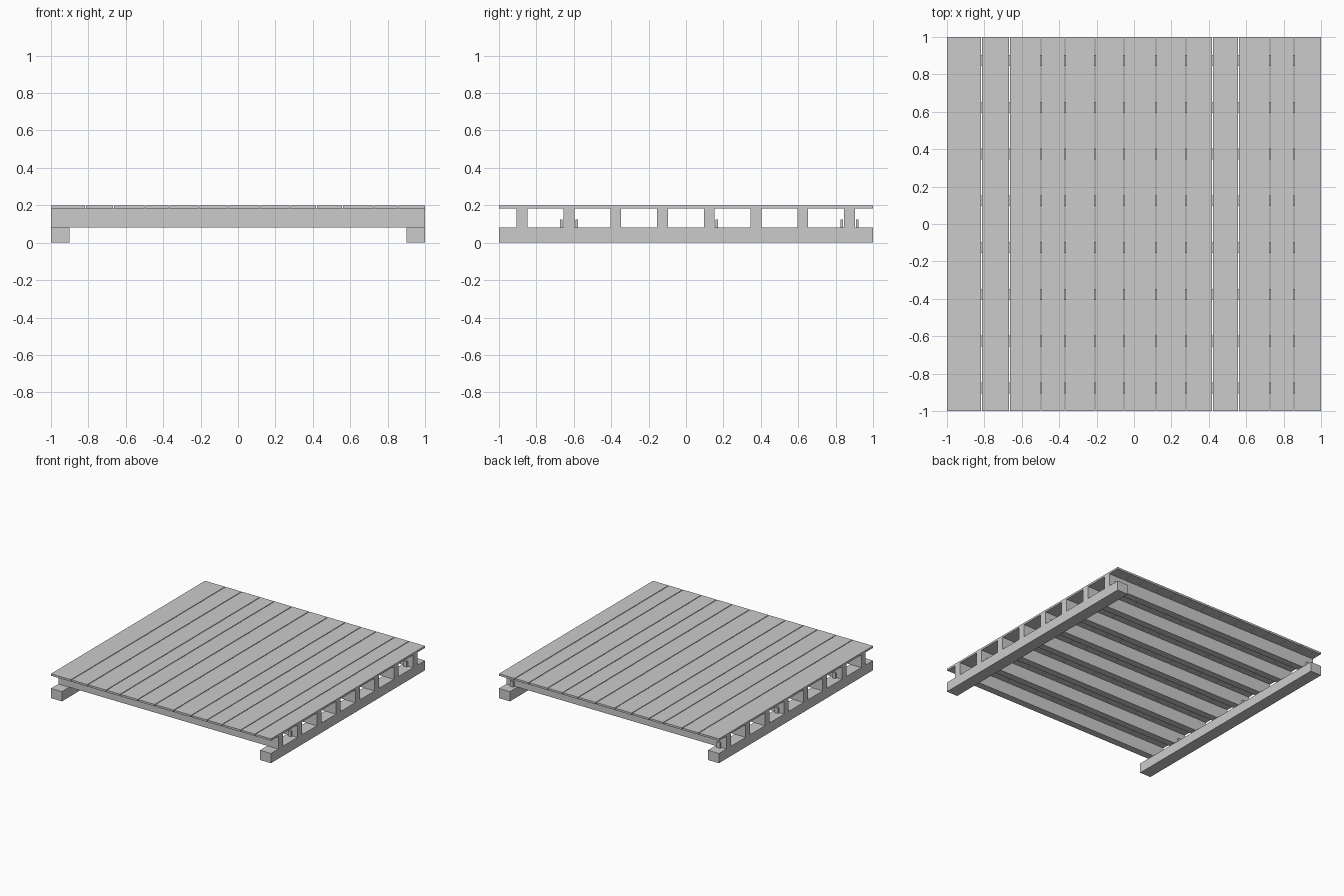
import bpy

cube = bpy.data.objects.get("Cube")
if cube:
    bpy.data.objects.remove(cube, do_unlink=True)

grey = bpy.data.materials.new("plain_grey")
grey.use_nodes = True
colour = (0.6, 0.6, 0.6, 1)
grey.diffuse_color = colour
grey.node_tree.nodes["Principled BSDF"].inputs["Base Color"].default_value = colour


def box(name, x, y, z):
    """Box spanning the given (low, high) pairs."""
    spans = (x, y, z)
    bpy.ops.mesh.primitive_cube_add(size=1, location=[(a + b) / 2 for a, b in spans])
    ob = bpy.context.object
    ob.name = name
    ob.scale = [b - a for a, b in spans]
    bpy.ops.object.transform_apply(location=False, rotation=False, scale=True)
    ob.data.materials.append(grey)
    return ob


BEAM_TOP, JOIST_TOP, DECK_TOP = 0.08, 0.184, 0.2

# Two bearer beams along the sides
box("left_beam", (0.9, 1), (-1, 1), (0, BEAM_TOP))
box("right_beam", (-1, -0.9), (-1, 1), (0, BEAM_TOP))

# Eight evenly spaced cross joists
joist_ys = [-0.876 + 0.25 * i for i in range(8)]
for y in joist_ys:
    box("joist", (-1, 1), (y - 0.029, y + 0.029), (BEAM_TOP, JOIST_TOP))

# Small cleats beside some joists, on top of the beams
for i, sides in ((1, (-1, 1)), (4, (1,)), (7, (-1, 1))):
    for side in sides:
        y = joist_ys[i] + side * 0.041
        for end in (-1, 1):
            x = end * 0.94
            box("cleat", (x - 0.015, x + 0.015), (y - 0.007, y + 0.007),
                (BEAM_TOP, 0.125))

# Deck planks of uneven width with narrow gaps
seams = [-1, -0.815, -0.666, -0.497, -0.369, -0.209, -0.054, 0.118,
         0.278, 0.42, 0.558, 0.727, 0.856, 1]
GAP = 0.003
for a, b in zip(seams, seams[1:]):
    low = a if a == -1 else a + GAP
    high = b if b == 1 else b - GAP
    box("deck_plank", (low, high), (-1, 1), (JOIST_TOP, DECK_TOP))
